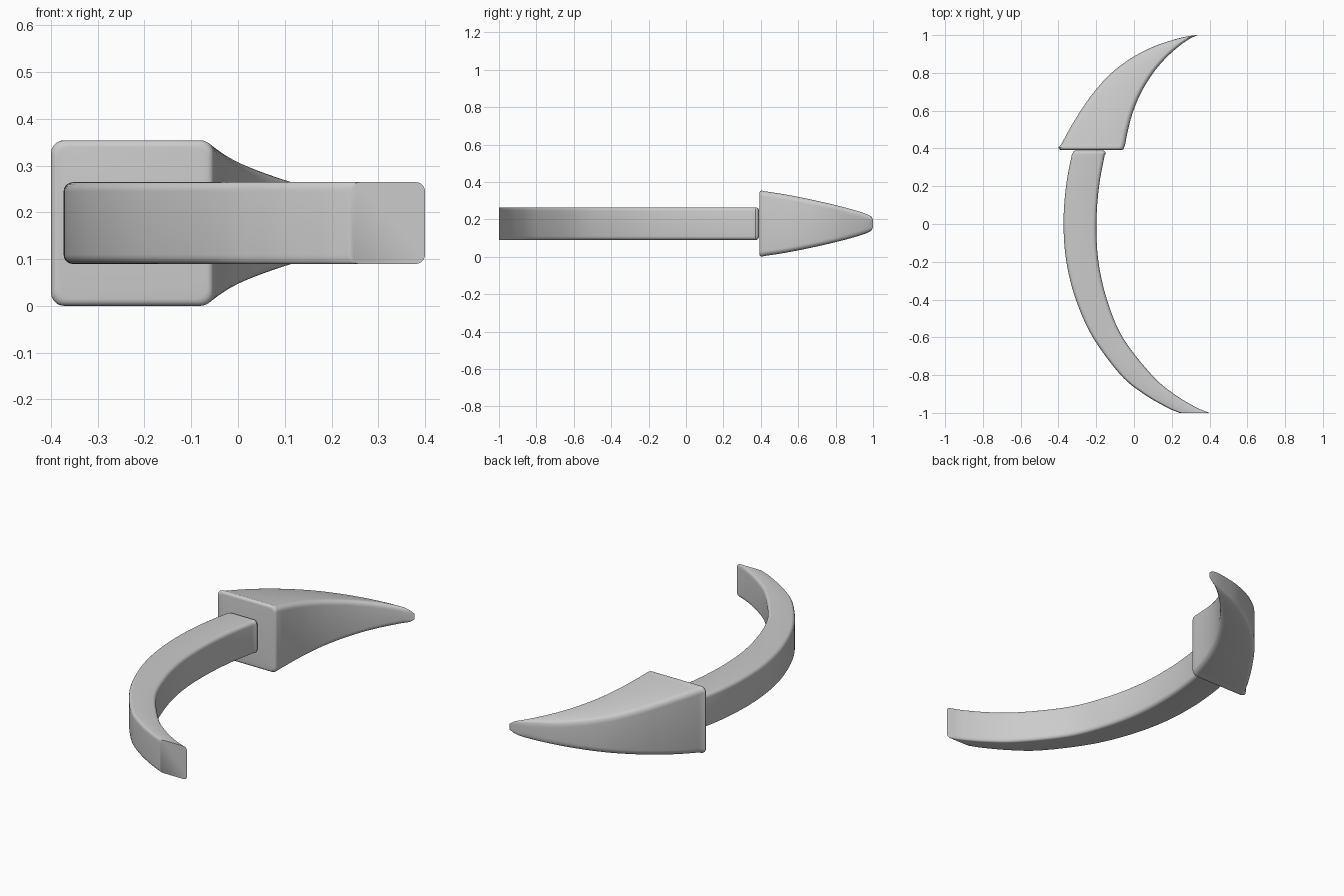
import bpy, bmesh, math

if "Cube" in bpy.data.objects:
    bpy.data.objects.remove(bpy.data.objects["Cube"])

CENTRE_Z = 0.177


def smooth_keys(keys, steps):
    """Catmull-Rom interpolation through the key slices."""
    pts = [keys[0]] + keys + [keys[-1]]
    pts[0] = tuple(2 * a - b for a, b in zip(keys[0], keys[1]))
    pts[-1] = tuple(2 * a - b for a, b in zip(keys[-1], keys[-2]))
    out = []
    for k in range(1, len(pts) - 2):
        for s in range(steps):
            t = s / steps
            out.append(tuple(
                0.5 * (2 * b + (c - a) * t + (2 * a - 5 * b + 4 * c - d) * t * t
                       + (3 * b - a - 3 * c + d) * t ** 3)
                for a, b, c, d in zip(*pts[k - 1:k + 3])))
    return out + [keys[-1]]


def ring(bm, y, x0, x1, h, r, seg=5):
    """Rounded rectangle in the XZ plane at depth y."""
    r = min(r, 0.45 * (x1 - x0), 0.98 * h)
    verts = []
    corners = [(x1 - r, h - r), (x0 + r, h - r), (x0 + r, r - h), (x1 - r, r - h)]
    for c, (cx, cz) in enumerate(corners):
        for s in range(seg + 1):
            a = math.pi / 2 * (c + s / seg)
            verts.append(bm.verts.new((cx + r * math.cos(a), y,
                                       CENTRE_Z + cz + r * math.sin(a))))
    return verts


def loft(name, keys, r, end_r, steps=8):
    """Skin the slices (y, left x, right x, half height); soften the first end."""
    slices = smooth_keys(keys, steps)
    y, x0, x1, h = slices[0]
    sign = 1 if slices[1][0] > y else -1
    bm = bmesh.new()
    rings = []
    for s in range(5):
        a = math.pi / 2 * s / 4
        d = end_r * (1 - math.sin(a))
        rings.append(ring(bm, y + sign * end_r * (1 - math.cos(a)),
                          x0 + d, x1 - d, h - d, r))
    rings += [ring(bm, *sl, r) for sl in slices[1:] if abs(sl[0] - y) > end_r * 1.1]
    n = len(rings[0])
    for a, b in zip(rings, rings[1:]):
        for i in range(n):
            j = (i + 1) % n
            bm.faces.new((a[i], a[j], b[j], b[i]))
    bm.faces.new(rings[0])
    bm.faces.new(rings[-1])
    bmesh.ops.recalc_face_normals(bm, faces=bm.faces)
    me = bpy.data.meshes.new(name)
    bm.to_mesh(me)
    bm.free()
    ob = bpy.data.objects.new(name, me)
    bpy.context.collection.objects.link(ob)
    bpy.context.view_layer.objects.active = ob
    ob.select_set(True)
    bpy.ops.object.shade_smooth_by_angle(angle=math.radians(40))
    ob.select_set(False)
    return ob


# curved handle, swept as slices from the blade end to the flat tail
loft("curved_handle", [
    (0.39, -0.325, -0.150, 0.0875),
    (0.20, -0.360, -0.185, 0.0875),
    (0.00, -0.373, -0.199, 0.0875),
    (-0.20, -0.358, -0.188, 0.0875),
    (-0.40, -0.308, -0.143, 0.0875),
    (-0.60, -0.218, -0.060, 0.0875),
    (-0.80, -0.070, 0.095, 0.0875),
    (-0.90, 0.052, 0.212, 0.0875),
    (-0.97, 0.172, 0.328, 0.0875),
    (-1.00, 0.240, 0.400, 0.0875)], 0.02, 0.018)

# tapering curved spike
loft("spike", [
    (0.392, -0.400, -0.052, 0.177),
    (0.50, -0.343, -0.031, 0.161),
    (0.60, -0.282, -0.003, 0.143),
    (0.70, -0.211, 0.040, 0.122),
    (0.80, -0.119, 0.102, 0.099),
    (0.88, -0.012, 0.170, 0.078),
    (0.94, 0.105, 0.237, 0.060),
    (0.975, 0.208, 0.286, 0.047),
    (0.992, 0.275, 0.318, 0.036),
    (1.00, 0.325, 0.338, 0.018)], 0.028, 0.014)
